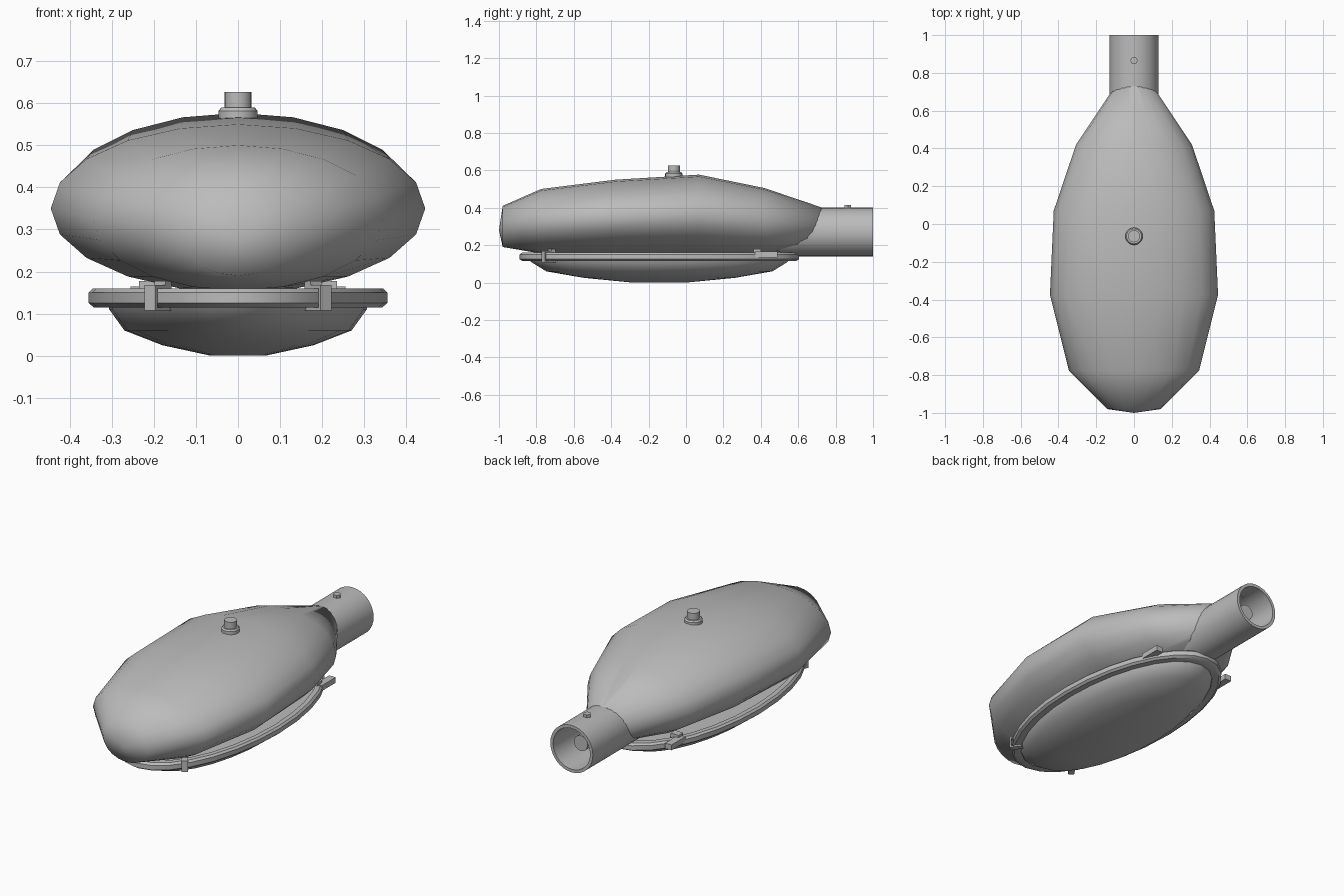
import bpy, bmesh, math
from mathutils import Matrix

if "Cube" in bpy.data.objects:
    bpy.data.objects.remove(bpy.data.objects["Cube"])

grey = bpy.data.materials.new("grey metal")
grey.diffuse_color = (0.5, 0.5, 0.5, 1)
grey.use_nodes = True
grey.node_tree.nodes["Principled BSDF"].inputs["Base Color"].default_value = grey.diffuse_color


def finish(name, bm, angle=35):
    bmesh.ops.recalc_face_normals(bm, faces=bm.faces)
    me = bpy.data.meshes.new(name)
    bm.to_mesh(me)
    bm.free()
    me.materials.append(grey)
    ob = bpy.data.objects.new(name, me)
    bpy.context.collection.objects.link(ob)
    bpy.ops.object.select_all(action='DESELECT')
    ob.select_set(True)
    bpy.context.view_layer.objects.active = ob
    bpy.ops.object.shade_smooth_by_angle(angle=math.radians(angle))
    return ob


def loft(bm, rings, closed=False):
    """Bridge rings of points; optionally join last ring to first."""
    vr = [[bm.verts.new(p) for p in r] for r in rings]
    n = len(vr[0])
    pairs = list(zip(vr, vr[1:])) + ([(vr[-1], vr[0])] if closed else [])
    for a, b in pairs:
        for i in range(n):
            j = (i + 1) % n
            bm.faces.new((a[i], a[j], b[j], b[i]))
    return vr


def oval(rx, ry, z, n, cx=0, cy=0):
    return [(cx + rx * math.cos(2 * math.pi * i / n),
             cy + ry * math.sin(2 * math.pi * i / n), z) for i in range(n)]


def turned(name, profile, n, cx=0, cy=0):
    """Upright turned part from (radius, z) pairs, capped at both ends."""
    bm = bmesh.new()
    vr = loft(bm, [oval(r, r, z, n, cx, cy) for r, z in profile])
    bm.faces.new(vr[0])
    bm.faces.new(vr[-1])
    return finish(name, bm)


def along_y(r, y, z, n):
    return [(r * math.cos(2 * math.pi * i / n), y, z + r * math.sin(2 * math.pi * i / n))
            for i in range(n)]


def boxes(name, parts, turn=0, at=(0, 0, 0)):
    """Join boxes given as (x0, x1, y0, y1, z0, z1), turned about z."""
    bm = bmesh.new()
    for x0, x1, y0, y1, z0, z1 in parts:
        m = (Matrix.Translation(at) @ Matrix.Rotation(turn, 4, 'Z')
             @ Matrix.Translation(((x0 + x1) / 2, (y0 + y1) / 2, (z0 + z1) / 2))
             @ Matrix.Diagonal((x1 - x0, y1 - y0, z1 - z0, 1)))
        bmesh.ops.create_cube(bm, size=1, matrix=m)
    return finish(name, bm)


# Housing: elliptical sections (y, half width, bottom, top), 20 sides
sections = [(-0.98, 0.14, 0.19, 0.41), (-0.775, 0.345, 0.155, 0.5),
            (-0.375, 0.445, 0.15, 0.55), (0.07, 0.425, 0.15, 0.577),
            (0.42, 0.307, 0.15, 0.505), (0.73, 0.1, 0.2, 0.4)]
rings = []
for y, w, lo, hi in sections:
    rings.append([(w * math.cos(math.pi * i / 10), y,
                   (lo + hi) / 2 + (hi - lo) / 2 * math.sin(math.pi * i / 10))
                  for i in range(20)])
bm = bmesh.new()
vr = loft(bm, rings)
tip = bm.verts.new((0, -1, 0.28))
for i in range(20):
    bm.faces.new((tip, vr[0][i], vr[0][(i + 1) % 20]))
bm.faces.new(vr[-1])
finish("housing", bm, 70)

# Hollow mounting pipe and the plug inside it
bm = bmesh.new()
loft(bm, [along_y(r, y, 0.27, 32) for r, y in
          ((0.13, 0.5), (0.13, 1.0), (0.113, 1.0), (0.113, 0.5))], closed=True)
finish("mounting_pipe", bm)
bm = bmesh.new()
vr = loft(bm, [along_y(0.042, y, 0.27, 16) for y in (0.55, 0.92)])
for r in vr:
    bm.faces.new(r)
finish("pipe_plug", bm)

# Pipe bolt and the socket on top
turned("pipe_bolt", [(0.02, 0.38), (0.02, 0.415)], 6, 0, 0.865)
turned("top_socket", [(0.046, 0.55), (0.046, 0.582), (0.04, 0.59),
                      (0.032, 0.59), (0.032, 0.627)], 20, 0, -0.065)

# Oval lens rim with chamfered edges
CY = -0.1425
bm = bmesh.new()
loft(bm, [oval(0.355 - d, 0.7475 - d * 1.3, z, 28, 0, CY) for d, z in
          ((0, 0.125), (0, 0.15), (0.01, 0.16), (0.035, 0.16),
           (0.045, 0.115), (0.012, 0.115))], closed=True)
finish("lens_rim", bm)

# Shallow lens bowl, closed on top by a flat plate
bm = bmesh.new()
vr = loft(bm, [oval(w, w * 2.24, z, 28, 0, CY) for w, z in
               ((0.316, 0.15), (0.306, 0.11), (0.27, 0.06), (0.18, 0.025), (0.065, 0.002))])
bm.faces.new(vr[0])
bm.faces.new(vr[-1])
bm.verts.ensure_lookup_table()
for v in bm.verts:
    v.co.z = max(0, v.co.z - 0.002) if v.co.z < 0.01 else v.co.z
finish("lens_bowl", bm, 50)

for s, side in ((1, "right"), (-1, "left")):
    # Front clip hooked round the rim
    boxes("front_clip_" + side,
          [(-0.016, 0.016, -0.008, 0.0, 0.11, 0.165),
           (-0.016, 0.016, -0.008, 0.06, 0.107, 0.115),
           (-0.016, 0.016, -0.008, 0.06, 0.16, 0.168),
           (-0.016, 0.016, 0.035, 0.06, 0.16, 0.178)],
          s * 0.6, (s * 0.205, -0.757, 0))
    # Rear latch with its lever
    boxes("rear_latch_" + side,
          [(-0.05, 0.0, -0.06, -0.02, 0.15, 0.178),
           (-0.02, 0.02, -0.05, 0.07, 0.135, 0.165)] if s > 0 else
          [(0.0, 0.05, -0.06, -0.02, 0.15, 0.178),
           (-0.02, 0.02, -0.05, 0.07, 0.135, 0.165)],
          0, (s * 0.235, 0.42, 0))
